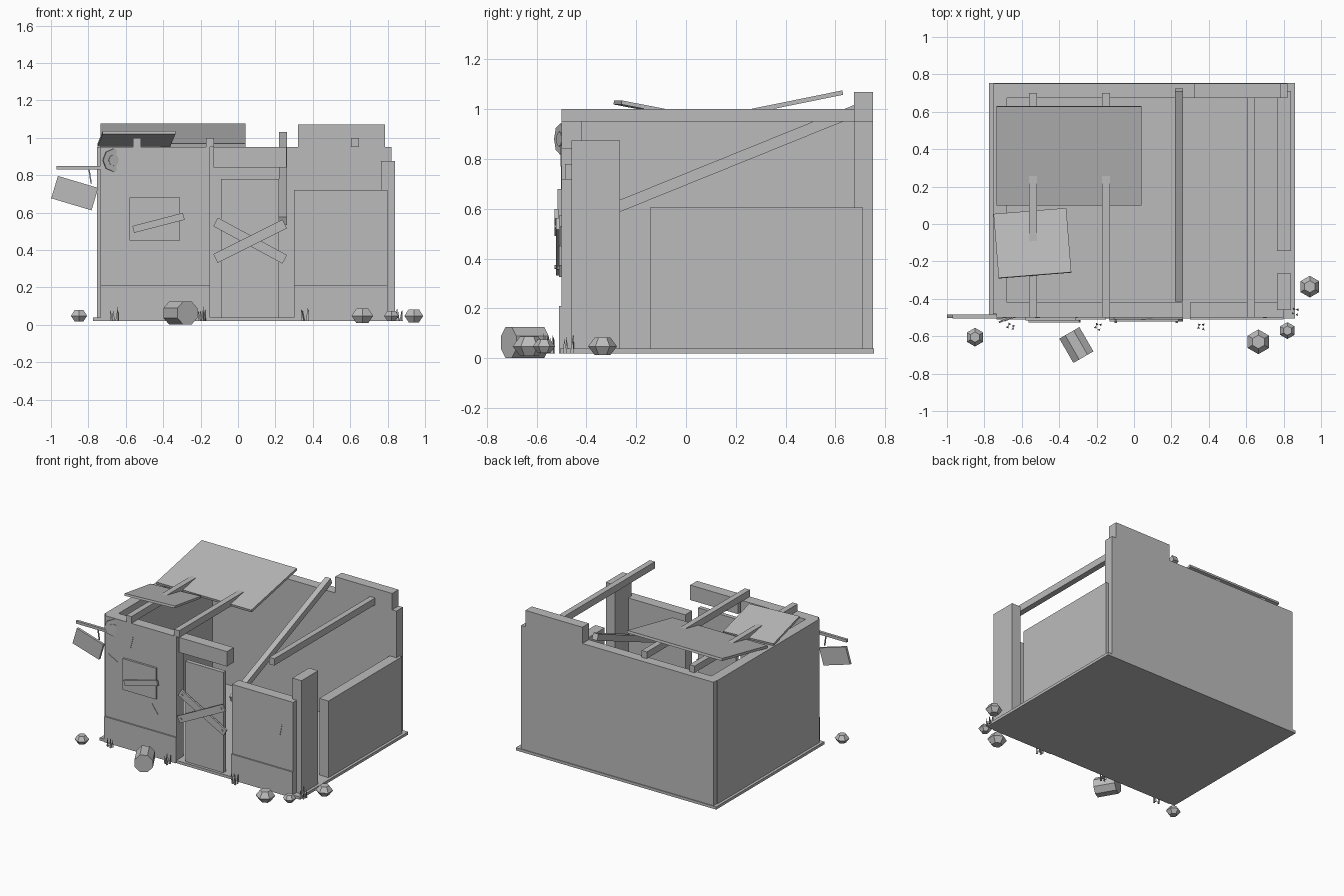
import bpy, bmesh, math, random
from mathutils import Vector

random.seed(4)
old = bpy.data.objects.get("Cube")
if old:
    bpy.data.objects.remove(old, do_unlink=True)

GREY = (0.5, 0.5, 0.5, 1)
grey = bpy.data.materials.new("plain grey")
grey.use_nodes = True
grey.diffuse_color = GREY
grey.node_tree.nodes["Principled BSDF"].inputs["Base Color"].default_value = GREY


def finish(name, bm, loc=(0, 0, 0), rot=(0, 0, 0)):
    mesh = bpy.data.meshes.new(name)
    bmesh.ops.recalc_face_normals(bm, faces=bm.faces)
    bm.to_mesh(mesh)
    bm.free()
    mesh.materials.append(grey)
    obj = bpy.data.objects.new(name, mesh)
    obj.location, obj.rotation_euler = loc, rot
    bpy.context.collection.objects.link(obj)
    return obj


def slab(name, size, loc, rot=(0, 0, 0)):
    bm = bmesh.new()
    bmesh.ops.create_cube(bm, size=1)
    bmesh.ops.scale(bm, vec=size, verts=bm.verts)
    return finish(name, bm, loc, rot)


def block(name, x, y, z):
    """Box from its three (low, high) ranges."""
    spans = (x, y, z)
    return slab(name, [b - a for a, b in spans], [(a + b) / 2 for a, b in spans])


def front_plank(name, a, b, width, y, depth):
    """Board lying on the front, between two (x, z) points."""
    dx, dz = b[0] - a[0], b[1] - a[1]
    mid = ((a[0] + b[0]) / 2, y, (a[1] + b[1]) / 2)
    return slab(name, (math.hypot(dx, dz), depth, width), mid, (0, -math.atan2(dz, dx), 0))


def prism(name, sides, radius, depth, loc, rot):
    bm = bmesh.new()
    bmesh.ops.create_cone(bm, cap_ends=True, segments=sides, radius1=radius,
                          radius2=radius, depth=depth)
    return finish(name, bm, loc, rot)


# Floor and walls
FRONT, BACK = (-0.5, -0.42), (0.675, 0.75)
block("floor", (-0.775, 0.86), (-0.505, 0.755), (0.02, 0.04))
block("left_wall", (-0.755, -0.68), (-0.48, 0.71), (0.03, 0.95))
block("back_wall", (-0.75, 0.82), BACK, (0.03, 0.95))
block("back_wall_raised_part", (0.32, 0.785), BACK, (0.95, 1.07))
block("right_wall_broken", (0.765, 0.84), (-0.145, 0.71), (0.03, 0.605))
block("corner_post", (0.765, 0.84), (-0.46, -0.265), (0.03, 0.875))
block("front_wall_left", (-0.735, -0.15), FRONT, (0.03, 0.95))
block("front_wall_right", (0.3, 0.8), FRONT, (0.03, 0.72))
block("door_lintel", (-0.13, 0.26), FRONT, (0.84, 0.95))
block("door", (-0.09, 0.22), (-0.485, -0.455), (0.04, 0.78))
for side, span in (("left", (-0.735, -0.15)), ("right", (0.3, 0.8))):
    block("skirting_" + side, span, (-0.51, -0.495), (0.02, 0.21))

# Rafters, one of them fallen
for i, x in enumerate((-0.54, -0.15, 0.625)):
    block(f"rafter_{i + 1}", (x - 0.021, x + 0.021), (-0.5, 0.7), (0.95, 1.0))
slab("fallen_rafter", (0.042, 1.21, 0.045), (0.24, 0.155, 0.782), (math.atan(0.405), 0, 0))

# Loose roof sheets
slab("large_roof_sheet", (0.775, 0.54, 0.018), (-0.348, 0.365, 1.013), (0.2, 0, 0))
slab("small_roof_sheet", (0.39, 0.35, 0.016), (-0.543, -0.103, 0.994), (-0.19, 0, 0.08))

# Boarded window and door
block("window_board", (-0.58, -0.31), (-0.515, -0.495), (0.45, 0.68))
front_plank("window_plank", (-0.56, 0.51), (-0.29, 0.58), 0.038, -0.52, 0.015)
for i, (a, b) in enumerate((((-0.12, 0.55), (0.25, 0.35)), ((-0.12, 0.355), (0.25, 0.54)))):
    y = -0.503 - i * 0.012
    front_plank(f"door_plank_{i + 1}", a, b, 0.052, y, 0.014)
    for j, t in enumerate((0.06, 0.94)):
        x, z = (a[k] + (b[k] - a[k]) * t for k in (0, 1))
        prism(f"nail_{i + 1}_{j + 1}", 6, 0.008, 0.012, (x, y - 0.008, z), (math.pi / 2, 0, 0))

# Hanging sign with its arm and link
block("sign_arm", (-0.97, -0.7), (-0.505, -0.485), (0.83, 0.85))
slab("sign_board", (0.225, 0.018, 0.125), (-0.873, -0.493, 0.704), (0, 0.29, 0))
front_plank("sign_link", (-0.797, 0.835), (-0.785, 0.755), 0.007, -0.494, 0.007)

# Round wall emblem
for name, r, y in (("emblem_plate", 0.062, -0.502), ("emblem_centre", 0.03, -0.506)):
    prism(name, 8, r, 0.009, (-0.665, y, 0.88), (math.pi / 2, 0, math.pi / 8))

# Thin wall cracks
for i, (x, z, dx, dz) in enumerate(((-0.516, 0.81, 0.01, 0.04), (-0.67, 0.655, -0.035, 0.02),
                                    (-0.328, 0.37, -0.025, 0.035), (0.7, 0.49, 0.008, 0.04))):
    front_plank(f"crack_{i + 1}", (x - dx, z - dz), (x + dx, z + dz), 0.005, -0.501, 0.005)

# Barrel lying on the ground
prism("barrel", 8, 0.067, 0.15, (-0.308, -0.647, 0.063),
      (math.pi / 2, math.pi / 8, math.radians(30)))

# Faceted stones
for i, (x, y, r) in enumerate(((-0.85, -0.605, 0.05), (0.665, -0.63, 0.066),
                               (0.82, -0.57, 0.045), (0.94, -0.335, 0.058))):
    bm = bmesh.new()
    rings = []
    for radius, z in ((0.55, -0.6), (1, 0), (0.55, 0.6)):
        angles = [math.radians(60 * k + 30) for k in range(6)]
        rings.append([bm.verts.new((r * radius * math.cos(a), r * radius * math.sin(a), r * z))
                      for a in angles])
    for low, high in zip(rings, rings[1:]):
        for k in range(6):
            n = (k + 1) % 6
            bm.faces.new((low[k], low[n], high[n], high[k]))
    bm.faces.new(rings[0])
    bm.faces.new(rings[-1])
    finish(f"stone_{i + 1}", bm, (x, y, 0.048))

# Grass tufts of leaning three-sided blades
for i, (x, y) in enumerate(((-0.66, -0.55), (-0.19, -0.55), (0.36, -0.55), (0.865, -0.47))):
    bm = bmesh.new()
    for k in range(4):
        a = k * math.tau / 4 + random.random()
        foot = Vector((math.cos(a), math.sin(a), 0)) * 0.016
        base = [bm.verts.new(foot + Vector((math.cos(t), math.sin(t), 0)) * 0.009)
                for t in (a, a + math.tau / 3, a - math.tau / 3)]
        tip = bm.verts.new(foot * 1.4 + Vector((0, 0, random.uniform(0.06, 0.085))))
        bm.faces.new(base)
        for p in range(3):
            bm.faces.new((base[p], base[(p + 1) % 3], tip))
    finish(f"grass_tuft_{i + 1}", bm, (x, y, 0.02))
